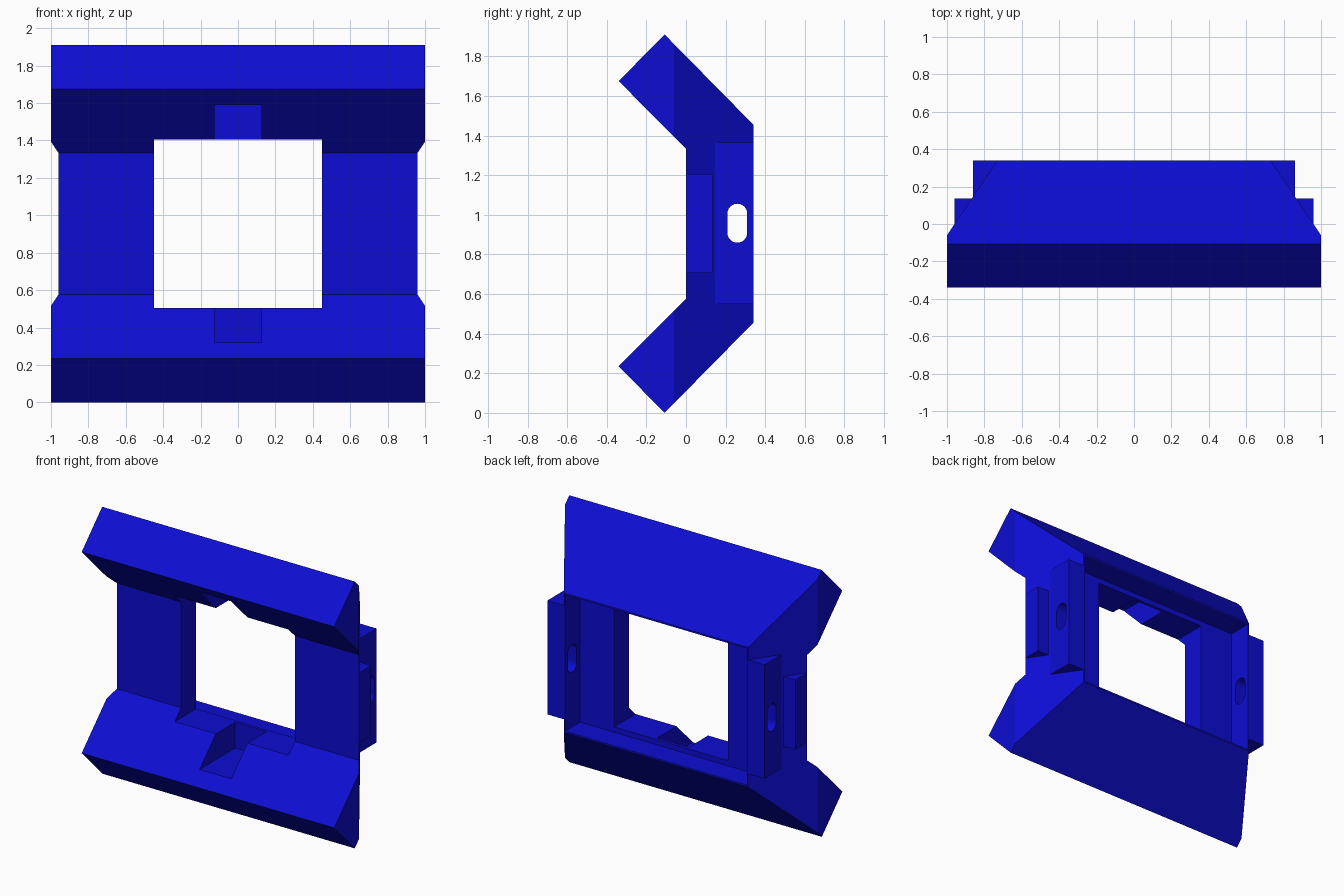
import bpy, bmesh, math
from mathutils import Vector

cube = bpy.data.objects.get("Cube")
if cube:
    bpy.data.objects.remove(cube, do_unlink=True)

blue = bpy.data.materials.new("deep blue")
blue.use_nodes = True
colour = (0.004, 0.004, 0.65, 1.0)
blue.diffuse_color = colour
blue.node_tree.nodes["Principled BSDF"].inputs["Base Color"].default_value = colour


def prism(name, points, to_3d, offset):
    """Extrude a closed 2D outline, placed in space by to_3d."""
    bm = bmesh.new()
    face = bm.faces.new([bm.verts.new(to_3d(a, b)) for a, b in points])
    top = bmesh.ops.extrude_face_region(bm, geom=[face])["geom"]
    bmesh.ops.translate(bm, vec=Vector(offset),
                        verts=[v for v in top if isinstance(v, bmesh.types.BMVert)])
    bmesh.ops.recalc_face_normals(bm, faces=bm.faces)
    mesh = bpy.data.meshes.new(name)
    bm.to_mesh(mesh)
    bm.free()
    mesh.materials.append(blue)
    obj = bpy.data.objects.new(name, mesh)
    bpy.context.collection.objects.link(obj)
    return obj


def box(name, x, y, z):
    corners = [(x[0], y[0]), (x[1], y[0]), (x[1], y[1]), (x[0], y[1])]
    return prism(name, corners, lambda a, b: (a, b, z[0]), (0, 0, z[1] - z[0]))


def combine(target, tool, operation):
    mod = target.modifiers.new(operation, 'BOOLEAN')
    mod.operation, mod.solver, mod.object = operation, 'EXACT', tool
    bpy.context.view_layer.objects.active = target
    bpy.ops.object.modifier_apply(modifier=mod.name)
    bpy.data.objects.remove(tool, do_unlink=True)


MID = 0.955

# Bracket: upright back with two arms angled forward
lower = [(0, 0.577), (-0.34, 0.235), (-0.108, 0), (0.34, 0.455)]
upper = [(y, 2 * MID - z) for y, z in reversed(lower)]
frame = prism("bracket_frame", lower + upper, lambda y, z: (-1.2, y, z), (2.4, 0, 0))

# Plan outline tapers both ends toward the back
half = [(1, -0.5), (1, -0.06), (0.73, 0.34), (0.6625, 0.44)]
plan = half + [(-x, y) for x, y in reversed(half)]
combine(frame, prism("plan", plan, lambda x, y: (x, y, -0.2), (0, 0, 2.4)), 'INTERSECT')

# Stepped mounting blocks on each end
for s in (-1, 1):
    for name, x, y, z in (("flange", 0.86, (0.135, 0.34), (0.55, 1.365)),
                          ("step", 0.96, (0, 0.135), (0.705, 1.205))):
        combine(frame, box(name, sorted((s * 0.6, s * x)), y, z), 'UNION')

# Rear recess, square window and central notch
for name, x, y, z in (("recess", 0.72, (0.17, 0.6), (0.467, 1.443)),
                      ("window", 0.45, (-0.6, 0.6), (0.505, 1.405)),
                      ("notch", 0.125, (-0.6, 0.147), (0.32, 1.59))):
    combine(frame, box(name, (-x, x), y, z), 'DIFFERENCE')

# Rounded slot through both flanges
slot = []
for cz, start in ((1.006, 0), (0.909, math.pi)):
    for i in range(13):
        a = start + math.pi * i / 12
        slot.append((0.259 + 0.05 * math.cos(a), cz + 0.05 * math.sin(a)))
combine(frame, prism("slot", slot, lambda y, z: (-1.2, y, z), (2.4, 0, 0)), 'DIFFERENCE')
